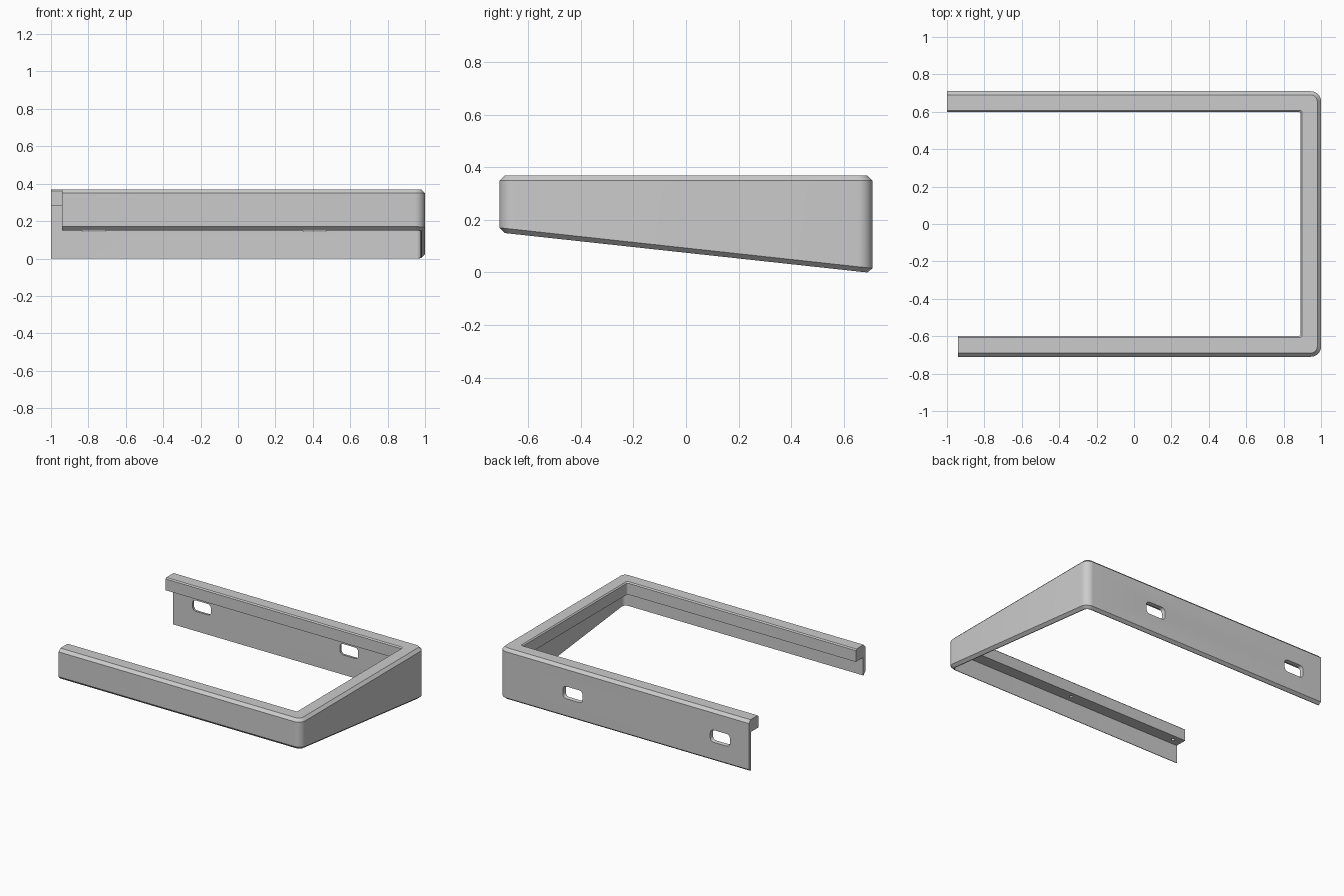
import bpy, bmesh
from math import cos, sin, pi, radians

cube = bpy.data.objects.get("Cube")
if cube:
    bpy.data.objects.remove(cube, do_unlink=True)

grey = bpy.data.materials.new("plain grey")
grey.use_nodes = True
colour = (0.6, 0.6, 0.6, 1)
grey.diffuse_color = colour
grey.node_tree.nodes["Principled BSDF"].inputs["Base Color"].default_value = colour

HALF_X, HALF_Y, TOP = 1.0, 0.71, 0.37
WALL, RIM, CHAMFER = 0.025, 0.11, 0.02
RIM_UNDER = 0.28
STEPS = 8


def lower_edge(y):
    """Height of the sloping bottom plane."""
    return 0.075 - 0.1087 * y


def loft(name, sections):
    """Closed solid through rings of equal point count."""
    bm = bmesh.new()
    rings = [[bm.verts.new(p) for p in s] for s in sections]
    n = len(rings[0])
    for a, b in zip(rings, rings[1:]):
        for i in range(n):
            j = (i + 1) % n
            bm.faces.new((a[i], a[j], b[j], b[i]))
    bm.faces.new(rings[0])
    bm.faces.new(rings[-1])
    bmesh.ops.recalc_face_normals(bm, faces=bm.faces)
    mesh = bpy.data.meshes.new(name)
    bm.to_mesh(mesh)
    bm.free()
    mesh.materials.append(grey)
    obj = bpy.data.objects.new(name, mesh)
    bpy.context.collection.objects.link(obj)
    return obj


def path(inset):
    """U-shaped plan path at a given inset from the outer face."""
    r = max(0.055 - inset, 0.012)
    cx, cy = HALF_X - inset - r, HALF_Y - inset - r
    points = [(-0.94, inset - HALF_Y)]
    for side in (-1, 1):
        start = -pi / 2 if side < 0 else 0
        for k in range(STEPS + 1):
            a = start + k / STEPS * pi / 2
            points.append((cx + r * cos(a), side * cy + r * sin(a)))
    return points + [(-HALF_X, HALF_Y - inset)]


# Rim and wall section: inset, height, and whether height is above the slope
profile = [
    (0, 0.018, True), (0, TOP - CHAMFER, False), (CHAMFER, TOP, False),
    (RIM - 0.008, TOP, False), (RIM, TOP - 0.008, False),
    (RIM, RIM_UNDER, False), (WALL, RIM_UNDER, False),
    (WALL, 0, True), (CHAMFER, 0, True),
]
rails = [[(x, y, z + lower_edge(y) if sloped else z) for x, y in path(inset)]
         for inset, z, sloped in profile]
frame = loft("frame", list(zip(*rails)))


def slot_ring(cx, y, hw, hh, r=0.026, cz=0.183):
    ring = []
    for q, (sx, sz) in enumerate(((1, 1), (-1, 1), (-1, -1), (1, -1))):
        for k in range(6):
            a = (q + k / 5) * pi / 2
            ring.append((cx + sx * (hw - r) + r * cos(a), y,
                         cz + sz * (hh - r) + r * sin(a)))
    return ring


# Mounting slots in the back wall, slightly wider on the outside
cutters = [loft("slot_cutter", [slot_ring(x, 0.67, 0.07, 0.037),
                                slot_ring(x, 0.72, 0.081, 0.046)])
           for x in (-0.77, 0.41)]

# Small blind holes under the front rim
for x in (-0.87, 0, 0.85):
    cutters.append(loft("hole_cutter", [
        [(x + 0.012 * cos(k * pi / 6), -0.64 + 0.012 * sin(k * pi / 6), z)
         for k in range(12)] for z in (0.26, 0.33)]))

bpy.context.view_layer.objects.active = frame
for cutter in cutters:
    cut = frame.modifiers.new("cut", 'BOOLEAN')
    cut.operation = 'DIFFERENCE'
    cut.solver = 'EXACT'
    cut.object = cutter
    bpy.ops.object.modifier_apply(modifier=cut.name)
    bpy.data.objects.remove(cutter, do_unlink=True)

# Smooth the rounded corners, keep chamfers crisp
bpy.ops.object.select_all(action='DESELECT')
frame.select_set(True)
bpy.ops.object.shade_smooth_by_angle(angle=radians(25))
